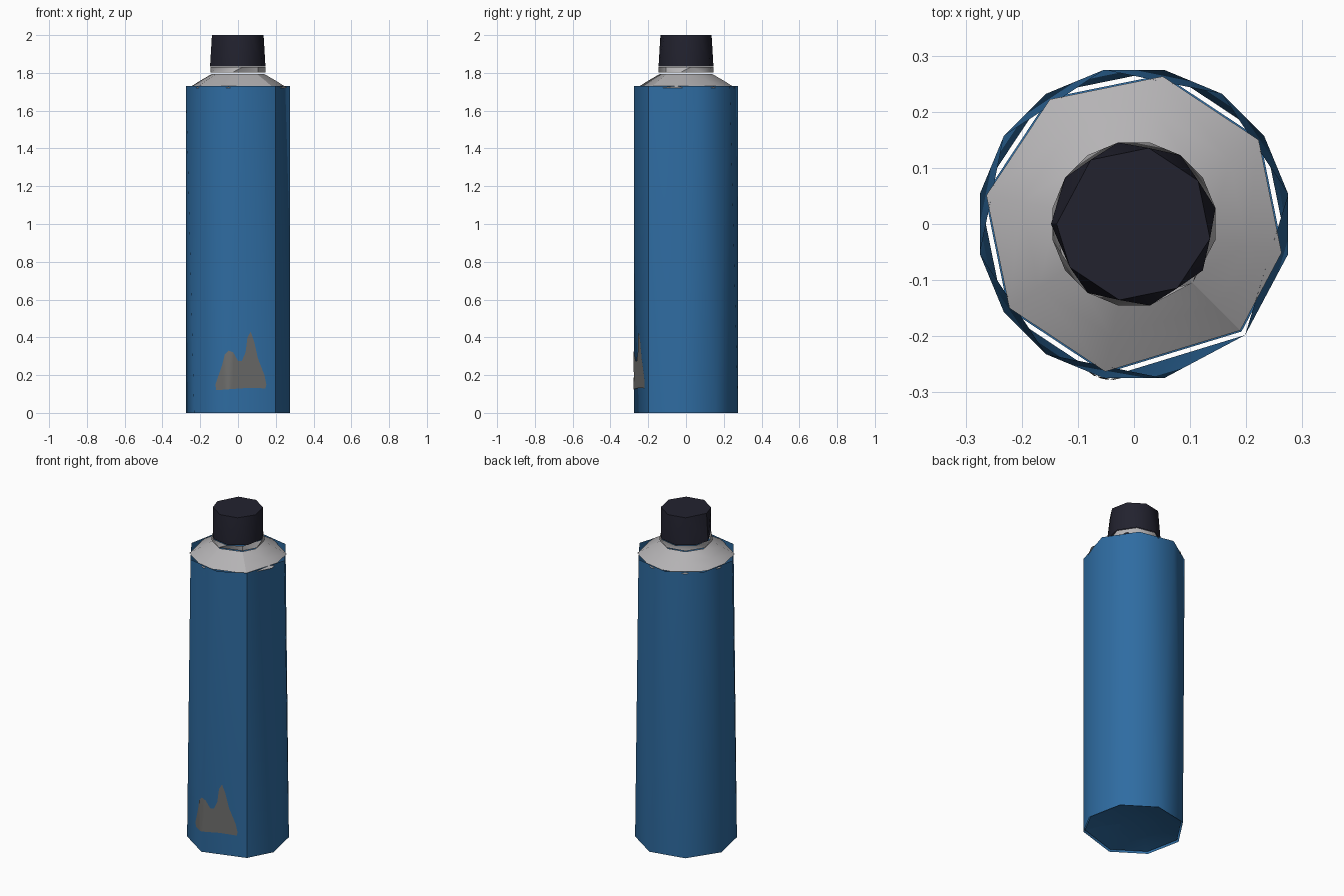
import bpy, bmesh, math
from mathutils import Vector
from mathutils.bvhtree import BVHTree

if "Cube" in bpy.data.objects:
    bpy.data.objects.remove(bpy.data.objects["Cube"])


def material(name, rgb):
    m = bpy.data.materials.new(name)
    m.diffuse_color = (*rgb, 1)
    m.use_nodes = True
    m.node_tree.nodes["Principled BSDF"].inputs["Base Color"].default_value = m.diffuse_color
    return m


BLUE = material("blue_paint", (0.028, 0.15, 0.36))
SILVER = material("light_grey", (0.46, 0.45, 0.46))
DARK = material("dark_cap", (0.016, 0.016, 0.028))
GREY = material("print_grey", (0.16, 0.16, 0.155))


def ring_angles(seam, first):
    """Eight uneven steps round the circle; the seam point appears twice."""
    return [seam] + [seam + first + 45 * i for i in range(7)] + [seam + 360]


SHORT, LONG = 34, 56      # first step after the seam; the other is the last step


def finish(name, bm, mat, angle=50):
    me = bpy.data.meshes.new(name)
    bm.to_mesh(me)
    bm.free()
    ob = bpy.data.objects.new(name, me)
    bpy.context.collection.objects.link(ob)
    me.materials.append(mat)
    bpy.ops.object.select_all(action='DESELECT')
    ob.select_set(True)
    bpy.context.view_layer.objects.active = ob
    bpy.ops.object.shade_smooth_by_angle(angle=math.radians(angle))
    return ob


def shell(rings, seam, cap_top=False):
    """Open skin through rings (radius, z, first step), zipped by angle."""
    bm = bmesh.new()
    rows = []
    for r, z, first in rings:
        angs = ring_angles(seam, first)
        vs = [bm.verts.new((r * math.cos(math.radians(a)),
                            r * math.sin(math.radians(a)), z)) for a in angs]
        rows.append((angs, vs))
    for (a0, v0), (a1, v1) in zip(rows, rows[1:]):
        i = j = 0
        while i < 8 or j < 8:
            if i < 8 and (j == 8 or a0[i + 1] <= a1[j + 1]):
                bm.faces.new((v0[i], v0[i + 1], v1[j]))
                i += 1
            else:
                bm.faces.new((v0[i], v1[j + 1], v1[j]))
                j += 1
    if cap_top:
        bm.faces.new(rows[-1][1][:8])
    return bm


# Body: thin open skin, top ring turned against the bottom ring
body = shell([(0.28, 0, SHORT), (0.28, 1.73, LONG)], -45)
tree = BVHTree.FromBMesh(body)

# Printed two-peak shape, laid on the front of the body
outline = [(-.115, .12), (-.12, .15), (-.085, .25), (-.07, .31), (-.05, .33),
           (-.025, .32), (0, .275), (.02, .275), (.04, .32), (.05, .40),
           (.067, .43), (.085, .38), (.105, .29), (.14, .20), (.15, .15),
           (.145, .13), (.05, .132), (-.05, .125)]
decal = bmesh.new()
decal.faces.new([decal.verts.new((x, -1, z)) for x, z in outline])
for k in range(-11, 15):
    for co, no in (((k * .012, 0, 0), (1, 0, 0)), ((0, 0, .28 + k * .013), (0, 0, 1))):
        bmesh.ops.bisect_plane(decal, geom=decal.verts[:] + decal.edges[:] + decal.faces[:],
                               plane_co=co, plane_no=no)
for v in decal.verts:
    hit = tree.ray_cast(v.co, Vector((0, 1, 0)))[0]
    v.co.y = hit.y - 0.003
finish("printed_peaks", decal, GREY)
finish("body", body, BLUE)

# Recessed bottom, a shallow dome inside the body
finish("bottom_dome", shell([(0.271, 0.01, SHORT), (0.18, 0.03, SHORT),
                             (0.08, 0.04, SHORT)], -45, True), BLUE)

# Sloping shoulder
finish("shoulder", shell([(0.268, 1.719, SHORT), (0.205, 1.758, SHORT),
                          (0.14, 1.795, SHORT)], -45), SILVER)

# Neck ring
finish("neck_ring", shell([(0.148, 1.803, SHORT), (0.148, 1.832, LONG)], -45), SILVER)

# Screw cap
finish("cap", shell([(0.148, 1.835, LONG), (0.138, 2.0, SHORT)], 180, True), DARK)
